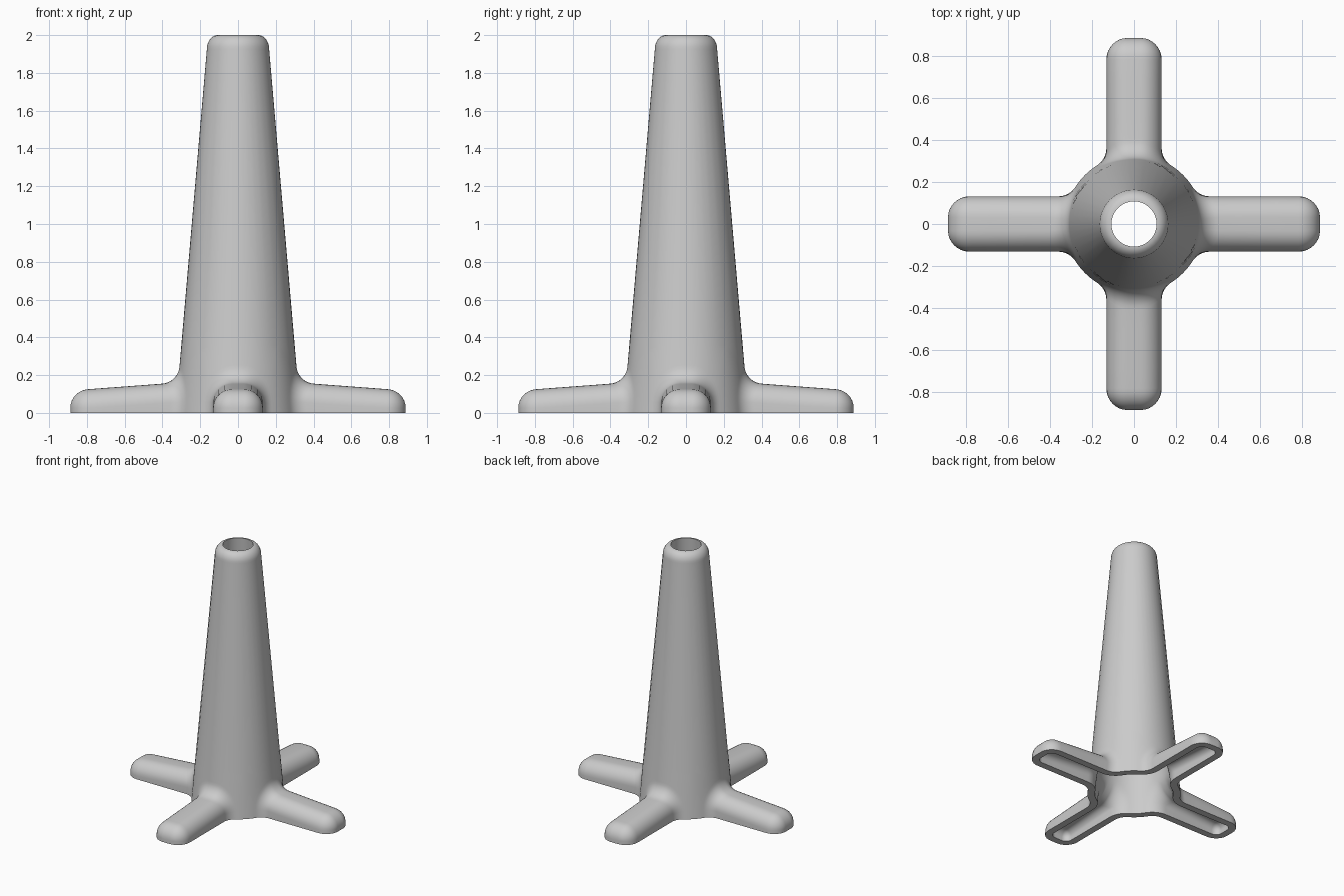
import bpy, bmesh
from math import sin, cos, pi, sqrt, atan2, radians
from mathutils import Vector, Matrix

cube = bpy.data.objects.get("Cube")
if cube:
    bpy.data.objects.remove(cube)

WALL = 0.053        # shell thickness
FILLET = 0.1        # blend between leg and tower
SPLIT = 0.36        # height where the plain tower begins
TIP_X = 0.785       # where the leg tip starts to round off
ARC = 8             # segments per rounded corner
LAST = 2 * ARC + 4  # index of the last point in a leg section


def cone_radius(z):
    return 0.331 - 0.0863 * z


def section(w, h, rc):
    """Arched leg section as (y, z, normal y, normal z) from side to side."""
    half = [(w, 0, 1, 0)]
    for i in range(ARC + 1):
        a = pi / 2 * i / ARC
        half.append((w - rc + rc * cos(a), h - rc + rc * sin(a), cos(a), sin(a)))
    return half + [(0, h, 0, 1)] + [(-y, z, -ny, nz) for y, z, ny, nz in reversed(half)]


def border(k):
    """Angle and height on the edge of a quarter of the tower base."""
    a = pi * k / LAST
    m = max(abs(cos(a)), sin(a))
    return pi / 4 * cos(a) / m, SPLIT * max(sin(a), 0) / m


def on_cone(theta, z, t):
    r = cone_radius(z) - t
    return Vector((r * cos(theta), r * sin(theta), z))


def strip(k, t):
    """One line of points from leg tip, over the fillet, to the tower."""
    w, rc, tip, f = 0.132 - t, 0.1 - t, 0.103 - t, FILLET + t
    pts = []
    # rounded tip
    for i in range(ARC + 1):
        a = pi / 2 * (1 - i / ARC)
        inset = rc * (1 - cos(a))
        y, z, _, _ = section(w - inset, 0.126 - t - inset, rc - inset)[k]
        pts.append(Vector((TIP_X + tip * sin(a), y, z)))
    # tapering leg up to the start of the fillet
    y, z, ny, nz = section(w, 0.154 - t, rc)[k]
    yc, zc = y + f * ny, z + f * nz
    big = cone_radius(zc) - t + f
    centre = Vector((sqrt(big * big - yc * yc), yc, zc))
    root, end = Vector((centre.x, y, z)), pts[-1]
    for i in range(1, 5):
        pts.append(end.lerp(root, i / 4))
    # rolling fillet
    a = Vector((0, -ny, -nz))
    b = Vector((-centre.x, -yc, 0)).normalized()
    angle = a.angle(b)
    for i in range(1, ARC + 1):
        u = i / ARC
        d = (a * sin((1 - u) * angle) + b * sin(u * angle)) / sin(angle)
        pts.append(centre + d * f)
    # patch of tower around the leg
    theta, edge = atan2(yc, centre.x), border(k)
    for i in range(1, 5):
        u = i / 4
        pts.append(on_cone(theta + (edge[0] - theta) * u, zc + (edge[1] - zc) * u, t))
    return pts


def skin(bm, grid):
    rows = [[bm.verts.new(p) for p in line] for line in grid]
    for r, s in zip(rows, rows[1:]):
        for j in range(len(r) - 1):
            bm.faces.new((r[j], r[j + 1], s[j + 1], s[j]))
    return rows


bm = bmesh.new()

# one quarter: outer and inner skin of a leg with its base patch
shells = []
for t in (0, WALL):
    rows = skin(bm, [strip(k, t) for k in range(LAST + 1)])
    bm.faces.new([r[0] for r in rows])
    shells.append(rows)

# flat foot rim joining both skins
outer, inner = shells
for k in (0, LAST):
    for j in range(len(outer[k]) - 1):
        bm.faces.new((outer[k][j], outer[k][j + 1], inner[k][j + 1], inner[k][j]))
bm.faces.new((outer[0][0], outer[LAST][0], inner[LAST][0], inner[0][0]))

# tower profile: up the outside, over the rounded lip, down the bore
LIP, BORE = 1.925, 0.108
profile = [(cone_radius(SPLIT), SPLIT)]
lip_width = cone_radius(LIP) - BORE
for i in range(ARC + 1):
    a = pi / 2 * i / ARC
    profile.append((BORE + lip_width * cos(a), LIP + (2 - LIP) * sin(a)))
profile.append((cone_radius(SPLIT) - WALL, SPLIT))
angles = [border(k)[0] for k in range(LAST // 4, LAST * 3 // 4 + 1)]
skin(bm, [[Vector((r * cos(a), r * sin(a), z)) for r, z in profile] for a in angles])

# repeat the quarter around the axis and weld
quarter = bm.verts[:] + bm.edges[:] + bm.faces[:]
for n in range(1, 4):
    copy = bmesh.ops.duplicate(bm, geom=quarter)["geom"]
    bmesh.ops.rotate(bm, verts=[g for g in copy if isinstance(g, bmesh.types.BMVert)],
                     cent=(0, 0, 0), matrix=Matrix.Rotation(n * pi / 2, 3, "Z"))
bmesh.ops.remove_doubles(bm, verts=bm.verts[:], dist=0.0005)
bmesh.ops.recalc_face_normals(bm, faces=bm.faces[:])

mesh = bpy.data.meshes.new("hollow_stand")
bm.to_mesh(mesh)
bm.free()
stand = bpy.data.objects.new("hollow_stand", mesh)
bpy.context.collection.objects.link(stand)

grey = bpy.data.materials.new("plain_grey")
grey.use_nodes = True
colour = (0.6, 0.6, 0.6, 1)
grey.diffuse_color = colour
grey.node_tree.nodes["Principled BSDF"].inputs["Base Color"].default_value = colour
mesh.materials.append(grey)

bpy.ops.object.select_all(action="DESELECT")
stand.select_set(True)
bpy.context.view_layer.objects.active = stand
bpy.ops.object.shade_smooth_by_angle(angle=radians(35))
